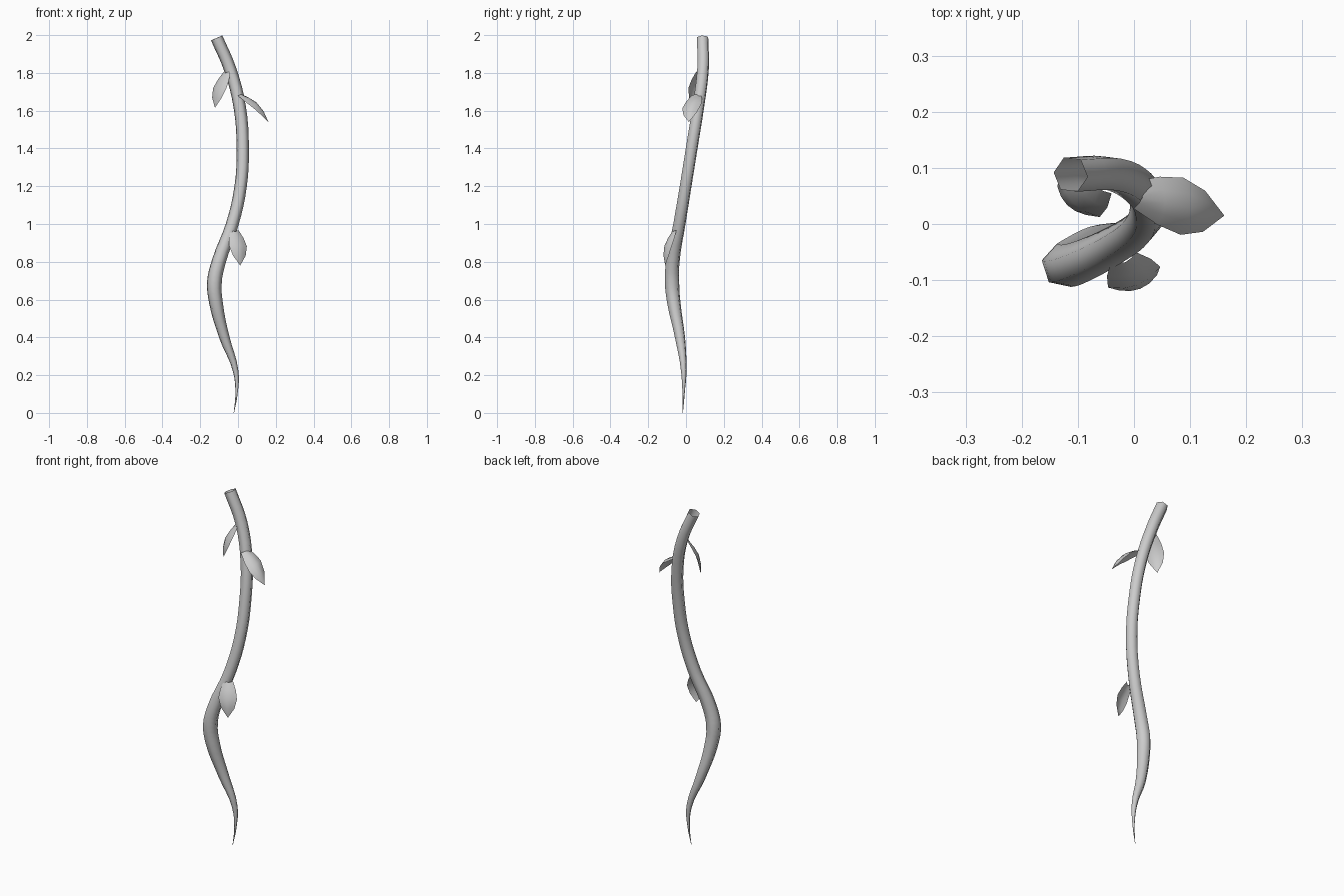
import bpy, math
from mathutils import Vector

if "Cube" in bpy.data.objects:
    bpy.data.objects.remove(bpy.data.objects["Cube"])

# Stem: x, y, z, radius from the pointed foot to the cut top
PATH = [(-.022, -.017, 0, .001), (-.008, -.013, .1, .006), (-.012, -.012, .22, .015),
        (-.072, -.032, .4, .028), (-.116, -.064, .58, .037), (-.125, -.074, .69, .04),
        (-.102, -.070, .8, .038), (-.03, -.035, 1.0, .034), (.014, -.002, 1.2, .033),
        (.025, .03, 1.4, .033), (.009, .065, 1.62, .033), (-.042, .09, 1.82, .033),
        (-.113, .088, 1.985, .033)]
curve = bpy.data.curves.new("stem", 'CURVE')
curve.dimensions = '3D'
curve.bevel_depth = 1
curve.bevel_resolution = 1
curve.resolution_u = 4
spline = curve.splines.new('BEZIER')
spline.bezier_points.add(len(PATH) - 1)
for p, (x, y, z, r) in zip(spline.bezier_points, PATH):
    p.co = (x, y, z)
    p.radius = r
    p.handle_left_type = p.handle_right_type = 'AUTO'
stem = bpy.data.objects.new("stem", curve)
bpy.context.collection.objects.link(stem)
bpy.context.view_layer.objects.active = stem
stem.select_set(True)
bpy.ops.object.convert(target='MESH')
bpy.ops.object.shade_smooth_by_angle(angle=math.radians(65))


# Leaf: rows of five points across, bowed along its length and folded at the midrib
ROWS = [(0, .24), (.2, .42), (.45, .5), (.72, .36)]


def leaf(name, base, tip, lateral, outward, width, bow, fold):
    base, tip = Vector(base), Vector(tip)
    side, out = Vector(lateral).normalized(), Vector(outward).normalized()
    verts, faces = [], []
    for t, w in ROWS:
        mid = base.lerp(tip, t) + out * bow * math.sin(math.pi * t)
        for s in (-1, -.5, 0, .5, 1):
            notch = (base - tip) * .05 * abs(s) if t == 0 else Vector()
            verts.append(mid + side * s * w * width + notch - out * fold * s * s * w * 2)
    verts.append(tip)
    for r in range(len(ROWS) - 1):
        for i in range(4):
            a = r * 5 + i
            faces.append((a, a + 1, a + 6, a + 5))
    last = (len(ROWS) - 1) * 5
    faces += [(last + i, last + i + 1, len(verts) - 1) for i in range(4)]
    me = bpy.data.meshes.new(name)
    me.from_pydata(verts, [], faces)
    me.shade_smooth()
    bpy.context.collection.objects.link(bpy.data.objects.new(name, me))


leaf("lower_leaf", (-.015, -.068, .96), (.012, -.11, .78),
     (.93, .37, 0), (.37, -.93, .3), .1, .025, .016)
leaf("right_leaf", (.015, .048, 1.685), (.161, .015, 1.54),
     (.05, 1, .25), (.65, -.2, .72), .105, .03, .022)
leaf("left_leaf", (-.065, .065, 1.8), (-.122, .04, 1.615),
     (.7, -.7, 0), (-.7, -.7, .25), .1, .025, .016)
